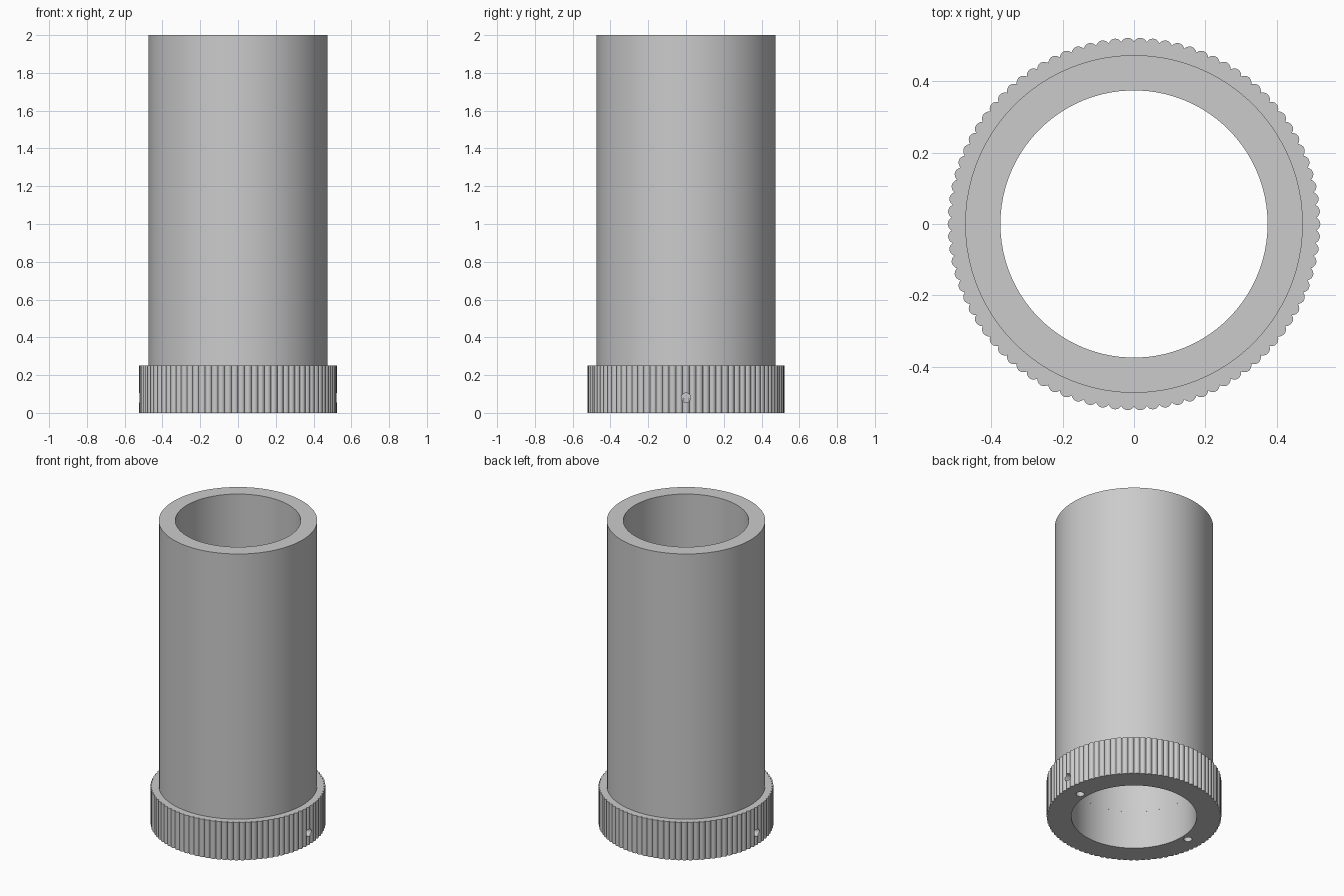
import bpy, bmesh, math

cube = bpy.data.objects.get("Cube")
if cube:
    bpy.data.objects.remove(cube, do_unlink=True)

grey = bpy.data.materials.new("plain grey")
grey.use_nodes = True
COLOUR = (0.6, 0.6, 0.6, 1)
grey.diffuse_color = COLOUR
grey.node_tree.nodes["Principled BSDF"].inputs["Base Color"].default_value = COLOUR

BORE, TUBE, RIDGE_BASE, RIDGE = 0.375, 0.474, 0.512, 0.011
HEIGHT, COLLAR, RIDGES, STEPS = 2.0, 0.25, 90, 8


def ring(radii, z0, z1, inner, name):
    """Hollow prism: outer outline from radii, round bore of the same count."""
    bm = bmesh.new()
    n = len(radii)
    loops = []
    for rs, z in ((radii, z0), (radii, z1), ([inner] * n, z1), ([inner] * n, z0)):
        loops.append([bm.verts.new((r * math.cos(math.tau * i / n),
                                    r * math.sin(math.tau * i / n), z))
                      for i, r in enumerate(rs)])
    for k in range(4):
        a, b = loops[k], loops[(k + 1) % 4]
        for i in range(n):
            j = (i + 1) % n
            bm.faces.new((a[i], a[j], b[j], b[i]))
    bmesh.ops.recalc_face_normals(bm, faces=bm.faces)
    mesh = bpy.data.meshes.new(name)
    bm.to_mesh(mesh)
    bm.free()
    mesh.materials.append(grey)
    obj = bpy.data.objects.new(name, mesh)
    bpy.context.collection.objects.link(obj)
    return obj


def smooth(obj, angle):
    bpy.ops.object.select_all(action="DESELECT")
    obj.select_set(True)
    bpy.context.view_layer.objects.active = obj
    bpy.ops.object.shade_smooth_by_angle(angle=math.radians(angle))


# Main tube
tube = ring([TUBE] * 90, COLLAR, HEIGHT, BORE, "tube")
smooth(tube, 30)

# Knurled collar with rounded ridges
outline = [RIDGE_BASE + RIDGE * abs(math.cos(math.pi * i / STEPS)) ** 0.7
           for i in range(RIDGES * STEPS)]
collar = ring(outline, 0, COLLAR, BORE, "knurled_collar")

# Blind screw holes: one radial and one from below on each side
for side in (1, -1):
    for label, loc, rot, depth in (
            ("radial", (side * 0.47, 0, 0.08), (0, math.pi / 2, 0), 0.14),
            ("base", (side * 0.42, 0, 0.03), (0, 0, 0), 0.1)):
        bpy.ops.mesh.primitive_cylinder_add(
            vertices=24, radius=0.025, depth=depth, location=loc, rotation=rot)
        cutter = bpy.context.object
        cutter.name = f"{label}_hole_cutter"
        cutter.data.materials.append(grey)
        cutter.hide_render = True
        cutter.hide_set(True)
        cut = collar.modifiers.new(f"{label} hole", "BOOLEAN")
        cut.operation = "DIFFERENCE"
        cut.solver = "EXACT"
        cut.object = cutter
